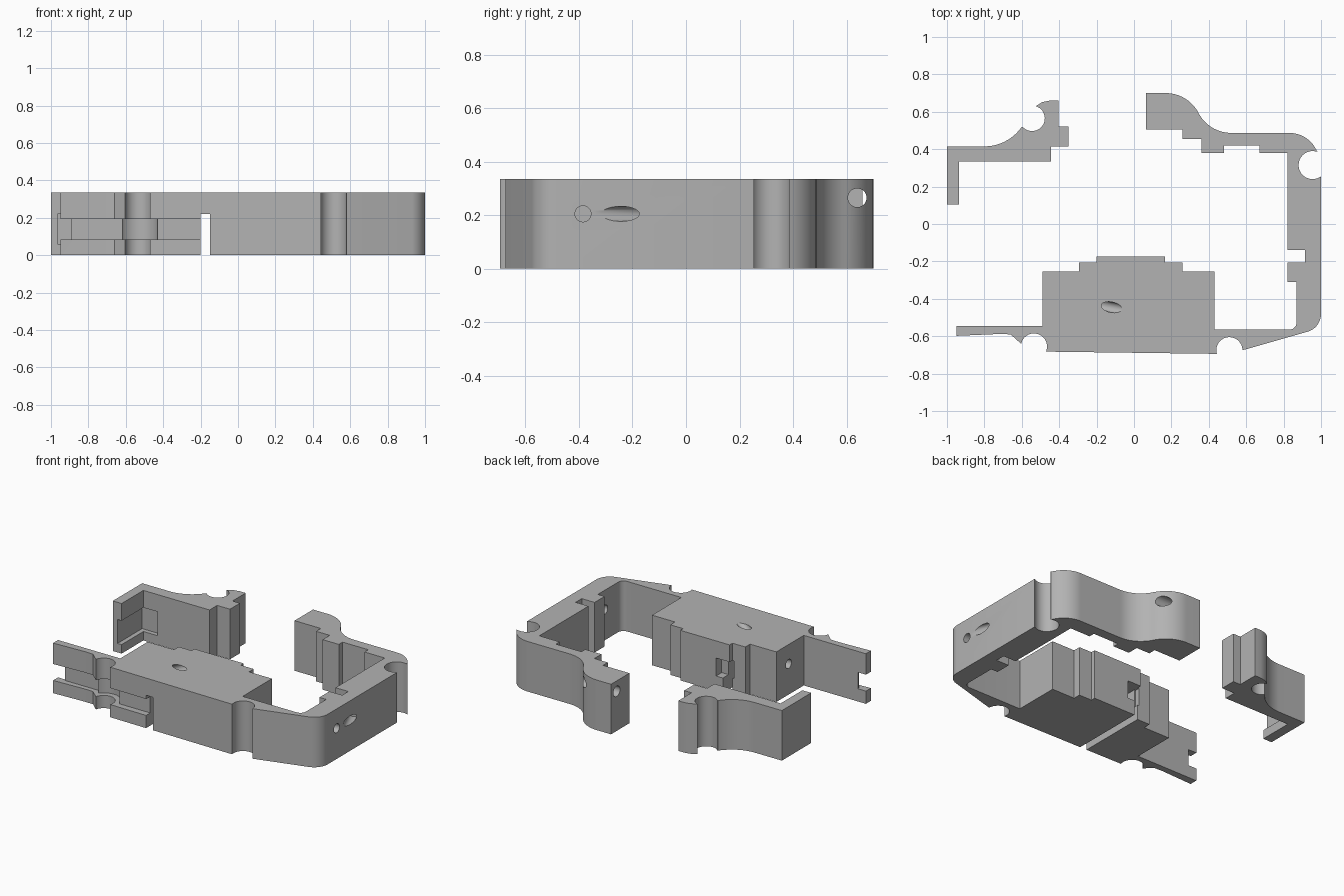
import bpy, bmesh, math
from mathutils import Vector

cube = bpy.data.objects.get("Cube")
if cube:
    bpy.data.objects.remove(cube, do_unlink=True)

HEIGHT = 0.335

grey = bpy.data.materials.new("plain_grey")
grey.use_nodes = True
colour = (0.45, 0.45, 0.45, 1)
grey.diffuse_color = colour
grey.node_tree.nodes["Principled BSDF"].inputs["Base Color"].default_value = colour


def arc(cx, cy, r, start, end, steps=16):
    angles = [math.radians(start + (end - start) * i / steps) for i in range(steps + 1)]
    return [(cx + r * math.cos(a), cy + r * math.sin(a)) for a in angles]


def finish(name, bm):
    bmesh.ops.recalc_face_normals(bm, faces=bm.faces)
    mesh = bpy.data.meshes.new(name)
    bm.to_mesh(mesh)
    bm.free()
    mesh.materials.append(grey)
    obj = bpy.data.objects.new(name, mesh)
    bpy.context.collection.objects.link(obj)
    return obj


def extrude(name, outline, z0=0, z1=HEIGHT):
    bm = bmesh.new()
    face = bm.faces.new([bm.verts.new((x, y, z0)) for x, y in outline])
    result = bmesh.ops.extrude_face_region(bm, geom=[face])
    moved = [v for v in result["geom"] if isinstance(v, bmesh.types.BMVert)]
    bmesh.ops.translate(bm, verts=moved, vec=(0, 0, z1 - z0))
    return finish(name, bm)


def box(name, x0, x1, y0, y1, z0, z1):
    return extrude(name, [(x0, y0), (x1, y0), (x1, y1), (x0, y1)], z0, z1)


def bore(name, start, end, radius):
    a, b = Vector(start), Vector(end)
    bm = bmesh.new()
    bmesh.ops.create_cone(bm, cap_ends=True, segments=32, radius1=radius,
                          radius2=radius, depth=(b - a).length)
    bm.transform((b - a).to_track_quat("Z", "Y").to_matrix().to_4x4())
    bmesh.ops.translate(bm, verts=bm.verts, vec=(a + b) / 2)
    return finish(name, bm)


def cut(target, cutters):
    for cutter in cutters:
        mod = target.modifiers.new(cutter.name, "BOOLEAN")
        mod.operation = "DIFFERENCE"
        mod.solver = "EXACT"
        mod.object = cutter
    # Bake the cuts, then drop the cutters
    graph = bpy.context.evaluated_depsgraph_get()
    mesh = bpy.data.meshes.new_from_object(target.evaluated_get(graph))
    target.modifiers.clear()
    target.data = mesh
    for cutter in cutters:
        bpy.data.objects.remove(cutter, do_unlink=True)
    bpy.ops.object.select_all(action="DESELECT")
    target.select_set(True)
    bpy.context.view_layer.objects.active = target
    bpy.ops.object.shade_smooth_by_angle(angle=math.radians(30))


# Separate corner bracket with a wire notch
bracket_outline = (
    [(-1, 0.105), (-1, 0.415)]
    + arc(-0.8, 0.658, 0.243, -90, -34.6)
    + arc(-0.545, 0.565, 0.068, 222, 433, 24)
    + [(-0.49, 0.652), (-0.45, 0.66), (-0.405, 0.66), (-0.405, 0.52), (-0.35, 0.52),
       (-0.35, 0.415), (-0.445, 0.415), (-0.445, 0.335), (-0.935, 0.335), (-0.935, 0.105)]
)
bracket = extrude("corner_bracket", bracket_outline)
cut(bracket, [box("bracket_recess", -0.965, -0.83, 0, 0.365, 0.06, 0.22)])

# Main frame: back arm, side wall, front block and thin front strip
back_arm = (
    [(0.065, 0.505), (0.065, 0.70)]
    + arc(0.17, 0.503, 0.197, 90, 27.3)
    + arc(0.52, 0.684, 0.197, 207.3, 270)
    + arc(0.83, 0.326, 0.161, 90, 21.5)
)
outer_side = (
    arc(0.955, 0.315, 0.075, 67, 306, 24)
    + [(1, 0.25)]
    + arc(0.9, -0.48, 0.1, 0, -72)
)
front_face = (
    arc(0.51, -0.675, 0.07, 0, 196, 24)
    + arc(-0.535, -0.655, 0.07, -23, 168, 24)
    + [(-0.66, -0.59), (-0.72, -0.588), (-0.95, -0.598), (-0.95, -0.545)]
)
block_steps = [(-0.49, -0.545), (-0.49, -0.255), (-0.295, -0.255), (-0.295, -0.205),
               (-0.2, -0.205), (-0.2, -0.175), (0.165, -0.175), (0.165, -0.205),
               (0.26, -0.205), (0.26, -0.255), (0.43, -0.255), (0.43, -0.565)]
inner_side = (
    arc(0.83, -0.525, 0.04, -90, 0, 8)
    + [(0.87, -0.31), (0.82, -0.31), (0.82, -0.205), (0.915, -0.205), (0.915, -0.14),
       (0.82, -0.14), (0.82, 0.38), (0.67, 0.38), (0.67, 0.42), (0.48, 0.42),
       (0.48, 0.38), (0.36, 0.38), (0.36, 0.455), (0.26, 0.455), (0.26, 0.505)]
)
frame = extrude("main_frame", back_arm + outer_side + front_face + block_steps + inner_side)

cut(frame, [
    # Slot under the block and the recess where it leaves the back
    box("cable_slot", -0.2, -0.15, -0.8, -0.1, -0.1, 0.22),
    box("slot_recess", -0.21, -0.1, -0.235, -0.1, 0.1, 0.22),
    # Channel along the front strip, wrapping behind the notch
    box("strip_channel", -1.1, -0.62, -0.8, -0.557, 0.085, 0.195),
    bore("notch_channel", (-0.535, -0.655, 0.085), (-0.535, -0.655, 0.195), 0.107),
    box("block_channel", -0.45, -0.18, -0.8, -0.642, 0.085, 0.195),
    box("strip_end_notch", -1.1, -0.89, -0.8, -0.5, 0.085, 0.195),
    # Drilled holes
    bore("back_arm_hole", (-0.1, 0.64, 0.265), (0.6, 0.64, 0.265), 0.035),
    bore("side_wall_hole", (0.84, -0.385, 0.205), (1.1, -0.385, 0.205), 0.03),
    bore("side_slant_hole", (1.08, -0.43, 0.205), (0.955, -0.141, 0.205), 0.028),
    bore("block_side_hole", (-0.6, -0.385, 0.205), (-0.31, -0.385, 0.205), 0.03),
    bore("block_top_hole", (0.05, -0.479, 0.435), (-0.325, -0.404, 0.214), 0.028),
])
